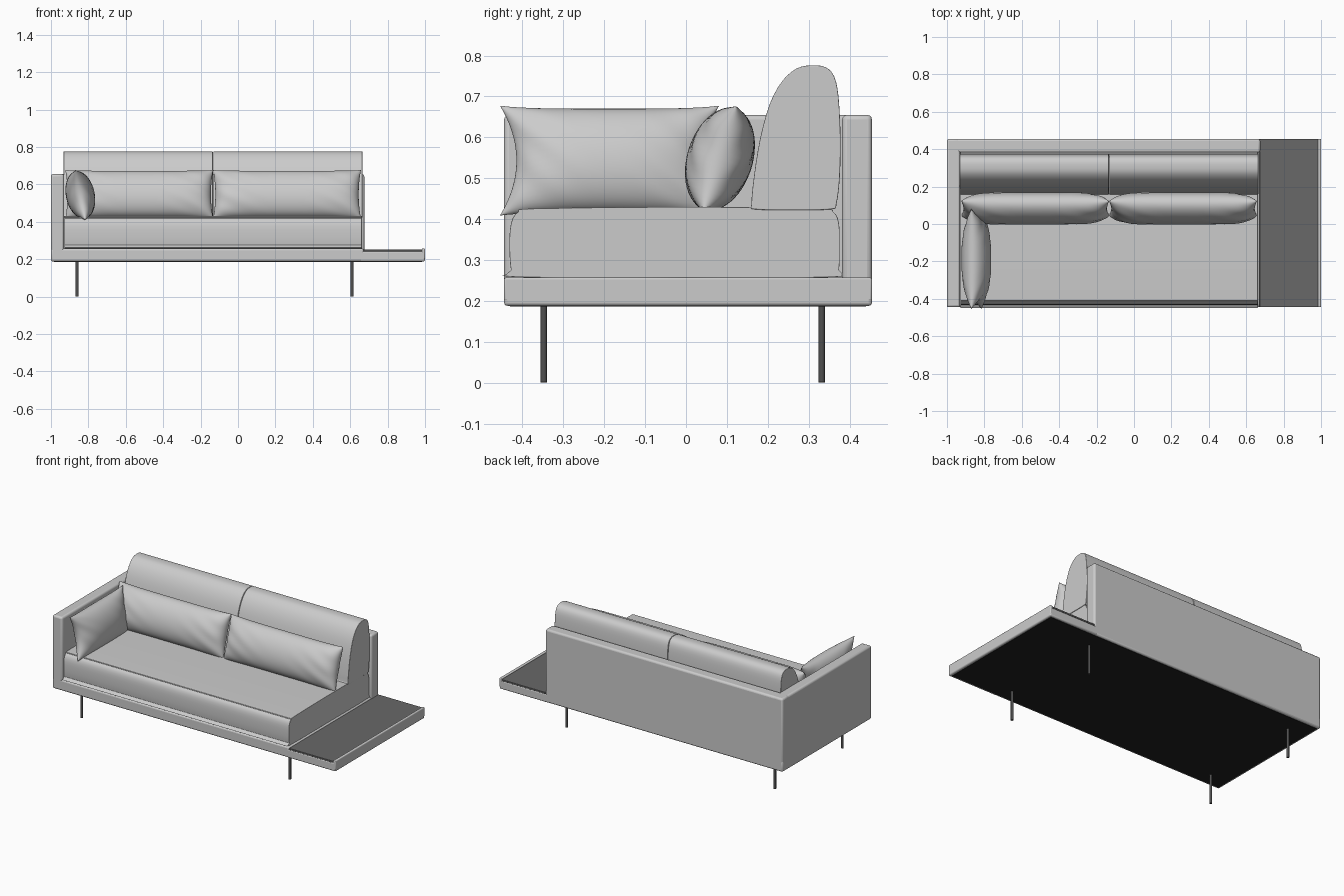
import bpy, bmesh, math
from mathutils import Vector

if "Cube" in bpy.data.objects:
    bpy.data.objects.remove(bpy.data.objects["Cube"])


def material(name, v):
    m = bpy.data.materials.new(name)
    m.diffuse_color = (v, v, v, 1)
    m.use_nodes = True
    m.node_tree.nodes["Principled BSDF"].inputs["Base Color"].default_value = m.diffuse_color
    return m


TABLE = material("dark_table", 0.14)
METAL = material("dark_metal", 0.08)
LINING = material("black_lining", 0.015)


def finish(name, bm, mat=None, bevel=0, segments=3, angle=40):
    bmesh.ops.recalc_face_normals(bm, faces=bm.faces)
    me = bpy.data.meshes.new(name)
    bm.to_mesh(me)
    bm.free()
    ob = bpy.data.objects.new(name, me)
    bpy.context.collection.objects.link(ob)
    if mat:
        me.materials.append(mat)
    if bevel:
        mod = ob.modifiers.new("bevel", 'BEVEL')
        mod.width, mod.segments = bevel, segments
        mod.limit_method, mod.angle_limit = 'ANGLE', math.radians(angle)
    bpy.ops.object.select_all(action='DESELECT')
    bpy.context.view_layer.objects.active = ob
    ob.select_set(True)
    bpy.ops.object.shade_smooth_by_angle(angle=math.radians(40))
    return ob


def box(name, x, y, z, bevel=0, segments=3, mat=None):
    bm = bmesh.new()
    bmesh.ops.create_cube(bm, size=1)
    for v in bm.verts:
        v.co = [(a + b) / 2 + c * (b - a) for c, (a, b) in zip(v.co, (x, y, z))]
    return finish(name, bm, mat, bevel, segments)


def prism(name, profile, x0, x1, bevel, segments):
    """Extrude a closed y-z profile along x, rounding the end edges."""
    bm = bmesh.new()
    face = bm.faces.new([bm.verts.new((x0, y, z)) for y, z in profile])
    ext = bmesh.ops.extrude_face_region(bm, geom=[face])["geom"]
    for v in ext:
        if isinstance(v, bmesh.types.BMVert):
            v.co.x = x1
    return finish(name, bm, None, bevel, segments)


def smooth_loop(pts, steps=4):
    """Closed Catmull-Rom curve through the points."""
    out, n = [], len(pts)
    for i in range(n):
        a, b, c, d = (Vector(pts[(i + k) % n]) for k in (-1, 0, 1, 2))
        for s in range(steps):
            t = s / steps
            out.append(0.5 * (2 * b + (c - a) * t + (2 * a - 5 * b + 4 * c - d) * t * t
                              + (3 * b - a - 3 * c + d) * t ** 3))
    return out


def pillow(name, loc, rot, L, H, T, end_in, top_in, power):
    """Knife-edge pillow: two puffed grids joined along a pinched seam."""
    bm = bmesh.new()
    nu, nv = 56, 28
    for side in (-1, 1):
        rows = []
        for i in range(nu + 1):
            u = math.sin(math.pi * (i / nu - 0.5))
            row = []
            for j in range(nv + 1):
                v = math.sin(math.pi * (j / nv - 0.5))
                puff = max(0, (1 - abs(u) ** power) * (1 - v * v)) ** 0.5
                # soft creases that fade in towards the ends
                crease = 0.004 * u * u * puff * math.sin(9 * v + 14 * u + side)
                row.append(bm.verts.new((L * u * (1 - end_in * (1 - v * v)),
                                         side * T * puff + crease,
                                         H * v * (1 - top_in * (1 - u ** 4)))))
            rows.append(row)
        for i in range(nu):
            for j in range(nv):
                bm.faces.new((rows[i][j], rows[i + 1][j], rows[i + 1][j + 1], rows[i][j + 1]))
    bmesh.ops.remove_doubles(bm, verts=bm.verts, dist=1e-5)
    ob = finish(name, bm)
    ob.location, ob.rotation_euler = loc, rot


# Upholstered frame
Y = (-0.445, 0.455)
box("base_frame", (-1, 0.672), Y, (0.188, 0.257), 0.01)
box("left_arm", (-1, -0.93), Y, (0.188, 0.655), 0.012)
box("backrest_frame", (-1, 0.675), (0.382, 0.455), (0.188, 0.655), 0.012)

# Side table on the open end
box("side_table_base", (0.65, 1), Y, (0.188, 0.243), 0.008)
box("side_table_top", (0.672, 0.985), Y, (0.24, 0.251), 0.001, 1, TABLE)
box("side_table_lip", (0.983, 1), Y, (0.2, 0.257), 0.005)

# Underside lining
box("underside_panel", (-0.985, 0.985), (-0.43, 0.44), (0.186, 0.2), 0, 1, LINING)

# Legs
for sx, x in (("left", -0.86), ("right", 0.61)):
    for sy, y in (("front", -0.348), ("back", 0.332)):
        bm = bmesh.new()
        bmesh.ops.create_cone(bm, cap_ends=True, segments=20, radius1=0.008,
                              radius2=0.008, depth=0.195)
        leg = finish(f"{sy}_{sx}_leg", bm, METAL, 0.001, 1)
        leg.location = (x, y, 0.0975)

# Seat cushion: tighter radius below, softer above
seat = [(-0.415, 0.258), (-0.428, 0.275), (-0.432, 0.335), (-0.428, 0.39), (-0.41, 0.418),
        (-0.37, 0.426), (0, 0.43), (0.32, 0.426), (0.36, 0.418), (0.374, 0.39),
        (0.376, 0.335), (0.374, 0.275), (0.362, 0.258), (0, 0.257)]
prism("seat_cushion", smooth_loop(seat, 3), -0.928, 0.662, 0.022, 5)

# Back cushions: wedge profile with a rounded top
back = [(0.168, 0.424), (0.160, 0.437), (0.167, 0.51), (0.182, 0.60), (0.205, 0.682),
        (0.235, 0.737), (0.27, 0.768), (0.305, 0.776), (0.34, 0.772), (0.362, 0.75),
        (0.373, 0.70), (0.378, 0.60), (0.376, 0.50), (0.368, 0.437), (0.355, 0.424),
        (0.26, 0.422)]
for side, x0 in (("left", -0.932), ("right", -0.132)):
    prism(f"{side}_back_cushion", smooth_loop(back, 3), x0, x0 + 0.797, 0.025, 5)

# Loose pillows
for side, x in (("left", -0.528), ("right", 0.262)):
    pillow(f"{side}_lumbar_pillow", (x, 0.083, 0.547), (-0.3, 0, 0),
           0.395, 0.135, 0.08, 0.03, 0.05, 6)
pillow("side_pillow", (-0.843, -0.187, 0.543), (-0.2, 0, math.pi / 2),
       0.268, 0.137, 0.077, 0.15, 0.06, 2.5)
